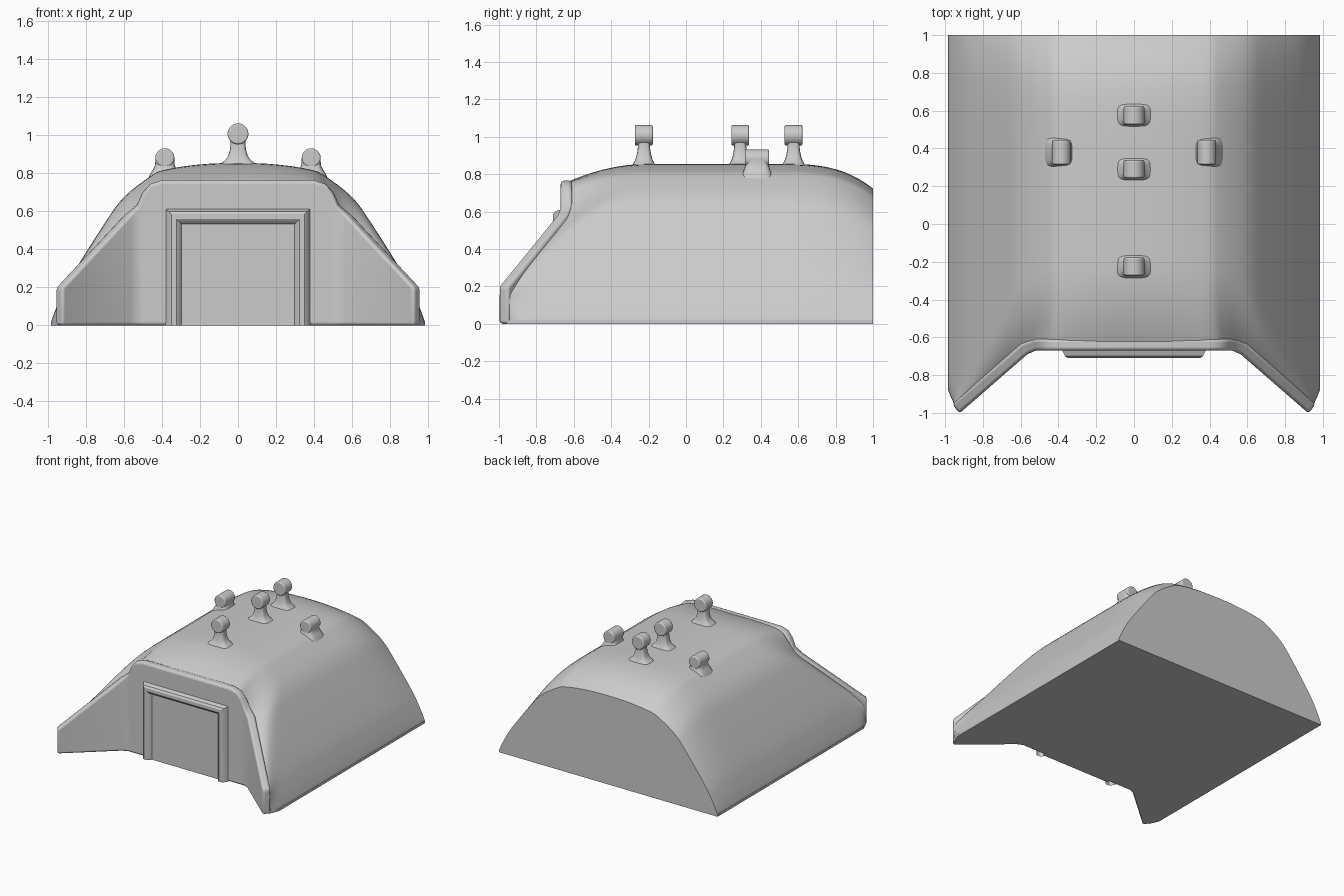
import bpy, bmesh, math

if "Cube" in bpy.data.objects:
    bpy.data.objects.remove(bpy.data.objects["Cube"])


def finish(bm, name, bevel=0.0, angle=35):
    bmesh.ops.recalc_face_normals(bm, faces=bm.faces)
    me = bpy.data.meshes.new(name)
    bm.to_mesh(me)
    bm.free()
    ob = bpy.data.objects.new(name, me)
    bpy.context.collection.objects.link(ob)
    bpy.ops.object.select_all(action='DESELECT')
    ob.select_set(True)
    bpy.context.view_layer.objects.active = ob
    bpy.ops.object.shade_smooth_by_angle(angle=math.radians(angle))
    if bevel:
        m = ob.modifiers.new("bevel", 'BEVEL')
        m.width, m.segments, m.limit_method = bevel, 3, 'ANGLE'
        m.angle_limit = math.radians(50)
    return ob


def loft(bm, rings, closed=True, caps=True):
    """Bridge a list of equally long point rings with quads."""
    vs = [[bm.verts.new(p) for p in r] for r in rings]
    n = len(vs[0])
    for a, b in zip(vs, vs[1:]):
        for i in range(n if closed else n - 1):
            j = (i + 1) % n
            bm.faces.new((a[i], a[j], b[j], b[i]))
    if caps:
        bm.faces.new(vs[0])
        bm.faces.new(vs[-1])
    return vs


def spline(pts, steps):
    """Catmull-Rom through tuples of any size."""
    out = []
    for i in range(len(pts) - 1):
        a, b, c, d = (pts[max(i - 1, 0)], pts[i], pts[i + 1], pts[min(i + 2, len(pts) - 1)])
        for s in range(steps):
            t = s / steps
            out.append(tuple(0.5 * (2 * q + (r - p) * t + (2 * p - 5 * q + 4 * r - w) * t * t
                                    + (3 * q - p - 3 * r + w) * t ** 3)
                             for p, q, r, w in zip(a, b, c, d)))
    return out + [pts[-1]]


# Domed body: arch section (x, z) that eases into the front edge (x, z)
half = [(.985, 0, .955, 0), (.98, .03, .955, .06), (.94, .13, .95, .13), (.87, .27, .925, .185),
        (.7, .54, .75, .36), (.6, .675, .6, .53), (.46, .785, .5, .66), (.38, .82, .42, .74),
        (.2, .847, .22, .755), (0, .855, 0, .755)]
arch = spline(half + [(-a, b, -c, d) for a, b, c, d in half[-2::-1]], 4)
rings = []
N = 44
for k in range(N + 1):
    s = (1 - math.cos(math.pi * k / N)) / 2
    ring = []
    for x, z, xf, zf in arch:
        yf = max(-.945, min(-.64, -.64 - (abs(xf) - .55) * .84))
        y = yf + (1 - yf) * s
        f = (1 - min(1, (y - yf) / (.1 + .4 * z))) ** 2
        b = 1 - .155 * (1 - min(1, (1 - y) / .5)) ** 3
        ring.append((x + (xf - x) * f, y, (z + (zf - z) * f) * b))
    rings.append(ring)
bm = bmesh.new()
verts = loft(bm, rings, closed=False, caps=False)
bm.faces.new(verts[-1])
finish(bm, "domed_body")

# Floor plate
plan = [(.985, 1), (.985, -.88), (.95, -.96), (.9, -.94), (.55, -.64)]
plan += [(-x, y) for x, y in reversed(plan)]
bm = bmesh.new()
loft(bm, [[(x, y, z) for x, y in plan] for z in (0, .02)])
finish(bm, "floor_plate")

# Front wall with splayed wings: (x, y, top z, back offset x, back offset y)
cols = [(.925, -1.003, .2, .036, .05), (.565, -.69, .585, .035, .055), (.52, -.67, .635, .015, .06),
        (.495, -.67, .70, .01, .06), (.46, -.67, .745, 0, .06), (.40, -.67, .765, 0, .06)]
cols += [(-x, y, z, -dx, dy) for x, y, z, dx, dy in reversed(cols)]
bm = bmesh.new()
loft(bm, [[(x, y, 0), (x, y, z), (x + dx, y + dy, z), (x + dx, y + dy, 0)]
          for x, y, z, dx, dy in cols])
finish(bm, "front_wall", bevel=.016)

# Raised door surround and recessed door panel
bm = bmesh.new()
steps = [(.385, .615, -.66), (.365, .60, -.70), (.35, .585, -.71),
         (.325, .56, -.71), (.31, .545, -.70), (.295, .53, -.675)]
loft(bm, [[(-w, y, 0), (-w, y, h), (w, y, h), (w, y, 0)] for w, h, y in steps],
     closed=False, caps=False)
finish(bm, "door_surround", angle=30)
bm = bmesh.new()
loft(bm, [[(-.31, y, 0), (-.31, y, .545), (.31, y, .545), (.31, y, 0)] for y in (-.65, -.68)])
finish(bm, "door_panel")


def peg(name, x, y, stem, r, length, zc):
    """Flared stem of rounded-square rings carrying a small cross cylinder."""
    bm = bmesh.new()
    rings = []
    for z, hx, hy in spline(stem, 4):
        ring = []
        for k in range(24):
            a = 2 * math.pi * k / 24
            c, s = math.cos(a), math.sin(a)
            ring.append((x + hx * math.copysign(abs(c) ** .5, c),
                         y + hy * math.copysign(abs(s) ** .5, s), z))
        rings.append(ring)
    loft(bm, rings)
    finish(bm, name + "_stem")
    bm = bmesh.new()
    loft(bm, [[(x + r * math.cos(a), y + e * length / 2, zc + r * math.sin(a))
               for a in (2 * math.pi * k / 24 for k in range(24))] for e in (-1, 1)])
    finish(bm, name + "_head", bevel=.008)


# Tall pegs along the ridge, short pegs either side
tall = [(.83, .12, .075), (.855, .085, .058), (.89, .053, .042), (.95, .039, .032), (1.01, .042, .036)]
short = [(.75, .10, .10), (.80, .075, .08), (.84, .053, .065), (.885, .05, .06)]
for i, y in enumerate((-.225, .29, .575)):
    peg(f"ridge_peg_{i + 1}", 0, y, tall, .055, .095, 1.008)
for side, sx in (("left", -1), ("right", 1)):
    peg(f"{side}_short_peg", sx * .385, .38, short, .05, .13, .882)
